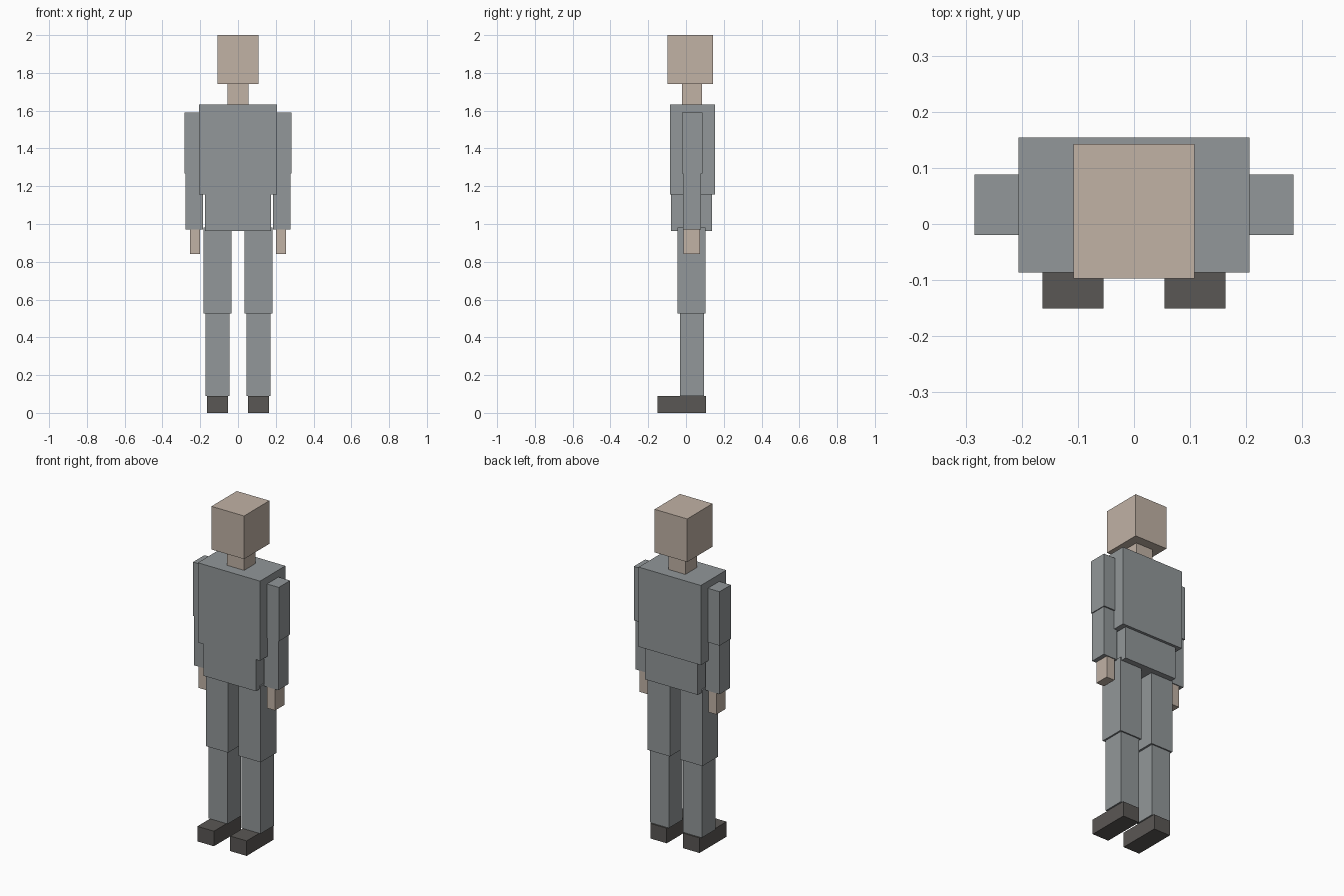
import bpy
import bmesh

cube = bpy.data.objects.get("Cube")
if cube:
    bpy.data.objects.remove(cube, do_unlink=True)


def make_material(name, rgb):
    mat = bpy.data.materials.new(name)
    mat.use_nodes = True
    color = (*rgb, 1.0)
    mat.diffuse_color = color
    mat.node_tree.nodes["Principled BSDF"].inputs["Base Color"].default_value = color
    return mat


cloth = make_material("grey_cloth", (0.287, 0.309, 0.319))
skin = make_material("tan_skin", (0.533, 0.445, 0.376))
leather = make_material("dark_leather", (0.102, 0.095, 0.089))


def box(name, mat, xs, ys, zs):
    """Flat-shaded block spanning the given ranges."""
    bm = bmesh.new()
    bmesh.ops.create_cube(bm, size=1)
    for v in bm.verts:
        v.co = [span[0] if c < 0 else span[1] for c, span in zip(v.co, (xs, ys, zs))]
    mesh = bpy.data.meshes.new(name)
    bm.to_mesh(mesh)
    bm.free()
    mesh.materials.append(mat)
    obj = bpy.data.objects.new(name, mesh)
    bpy.context.collection.objects.link(obj)


def pair(name, mat, xs, ys, zs):
    """The same block on the left (+x) and right (-x) side."""
    box("left_" + name, mat, xs, ys, zs)
    box("right_" + name, mat, (-xs[1], -xs[0]), ys, zs)


# Head and torso
box("head", skin, (-0.108, 0.108), (-0.097, 0.143), (1.742, 2.0))
box("neck", skin, (-0.056, 0.056), (-0.022, 0.086), (1.632, 1.742))
box("chest", cloth, (-0.206, 0.206), (-0.086, 0.154), (1.155, 1.632))
box("abdomen", cloth, (-0.174, 0.174), (-0.08, 0.138), (0.962, 1.155))

# Arms
pair("upper_arm", cloth, (0.175, 0.284), (-0.02, 0.088), (1.267, 1.59))
pair("forearm", cloth, (0.185, 0.279), (-0.017, 0.08), (0.972, 1.267))
pair("hand", skin, (0.201, 0.254), (-0.012, 0.075), (0.842, 0.972))

# Legs
pair("thigh", cloth, (0.034, 0.182), (-0.045, 0.104), (0.525, 0.981))
pair("shin", cloth, (0.046, 0.172), (-0.032, 0.096), (0.09, 0.525))
pair("shoe", leather, (0.054, 0.163), (-0.151, 0.105), (0.0, 0.09))
